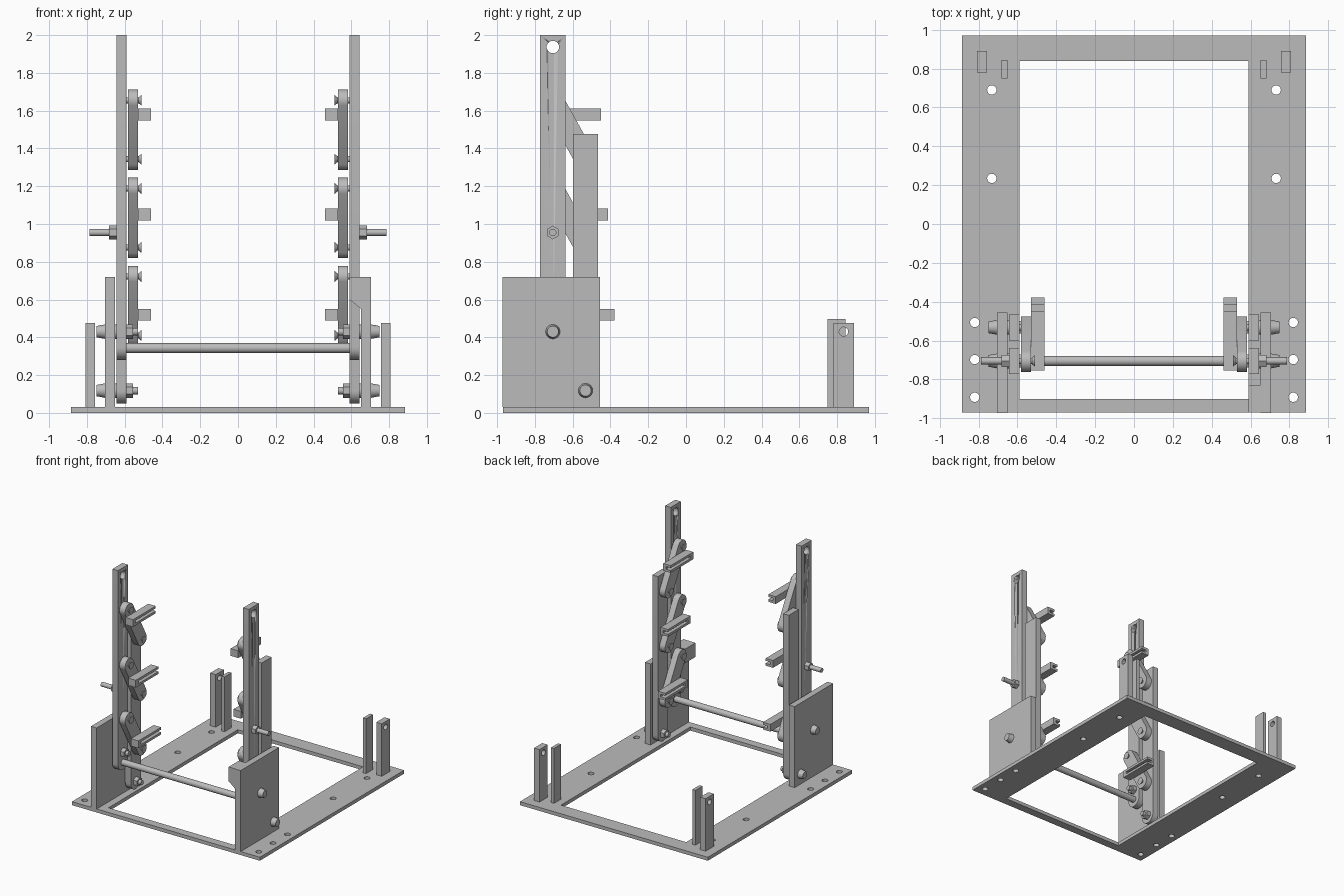
import bpy, bmesh, math
from mathutils import Matrix, Vector

if "Cube" in bpy.data.objects:
    bpy.data.objects.remove(bpy.data.objects["Cube"], do_unlink=True)

GREY = (0.5, 0.5, 0.5, 1.0)
mat = bpy.data.materials.new("plain_grey")
mat.use_nodes = True
mat.diffuse_color = GREY
mat.node_tree.nodes["Principled BSDF"].inputs["Base Color"].default_value = GREY

FRONT_Y, BACK_Y = -0.705, -0.532   # pivot lines of the two uprights
RISE = 0.312                       # height between a link's two pivots


def finish(name, bm):
    bmesh.ops.recalc_face_normals(bm, faces=bm.faces)
    me = bpy.data.meshes.new(name)
    bm.to_mesh(me)
    bm.free()
    me.materials.append(mat)
    ob = bpy.data.objects.new(name, me)
    bpy.context.collection.objects.link(ob)
    return ob


def activate(ob):
    bpy.ops.object.select_all(action='DESELECT')
    ob.select_set(True)
    bpy.context.view_layer.objects.active = ob


def smooth(ob):
    activate(ob)
    bpy.ops.object.shade_smooth_by_angle(angle=math.radians(35))
    return ob


def prism(name, pts, axis, lo, hi):
    """Extrude a closed profile along the x or y axis."""
    bm = bmesh.new()
    place = (lambda a, b: (lo, a, b)) if axis == 'x' else (lambda a, b: (a, lo, b))
    face = bm.faces.new([bm.verts.new(place(a, b)) for a, b in pts])
    out = bmesh.ops.extrude_face_region(bm, geom=[face])
    shift = Vector((hi - lo, 0, 0)) if axis == 'x' else Vector((0, hi - lo, 0))
    bmesh.ops.translate(bm, vec=shift, verts=[v for v in out["geom"]
                                              if isinstance(v, bmesh.types.BMVert)])
    return finish(name, bm)


def box(name, x, y, z):
    return prism(name, [(y[0], z[0]), (y[1], z[0]), (y[1], z[1]), (y[0], z[1])],
                 'x', min(x), max(x))


def arc(cy, cz, r, start, steps=14):
    """Half circle of points, counter-clockwise from the start angle."""
    return [(cy + r * math.cos(start + math.pi * i / steps),
             cz + r * math.sin(start + math.pi * i / steps)) for i in range(steps + 1)]


def cyl(name, start, end, r1, r2=None, sides=32):
    """Cylinder or cone between two points."""
    a, b = Vector(start), Vector(end)
    bm = bmesh.new()
    turn = (b - a).to_track_quat('Z', 'Y').to_matrix().to_4x4()
    bmesh.ops.create_cone(bm, cap_ends=True, segments=sides, radius1=r1,
                          radius2=r1 if r2 is None else r2, depth=(b - a).length,
                          matrix=Matrix.Translation((a + b) / 2) @ turn)
    ob = finish(name, bm)
    return ob if sides < 8 else smooth(ob)


def cut(ob, cutter):
    mod = ob.modifiers.new("cut", 'BOOLEAN')
    mod.operation, mod.solver, mod.object = 'DIFFERENCE', 'EXACT', cutter
    activate(ob)
    bpy.ops.object.modifier_apply(modifier=mod.name)
    bpy.data.objects.remove(cutter, do_unlink=True)


def bar_x(name, s, x0, x1, y, z, r, r2=None, sides=32):
    return cyl(name, (s * x0, y, z), (s * x1, y, z), r, r2, sides)


# Base frame with its opening and mounting holes
base = box("base_frame", (-0.885, 0.885), (-0.97, 0.97), (0, 0.03))
cut(base, box("opening_cutter", (-0.59, 0.59), (-0.9, 0.84), (-0.1, 0.1)))
for s in (-1, 1):
    for x, y in ((0.732, 0.69), (0.732, 0.235), (0.82, -0.507), (0.82, -0.698), (0.82, -0.892)):
        cut(base, cyl("hole_cutter", (s * x, y, -0.1), (s * x, y, 0.1), 0.024, sides=24))

# Cross rod between the front uprights
cyl("cross_rod", (-0.6, FRONT_Y, 0.343), (0.6, FRONT_Y, 0.343), 0.026)

# Small gusset beside the left plate only
prism("left_gusset", [(0.59, 0.72), (0.59, 0.6), (0.652, 0.55), (0.652, 0.72)], 'y', -0.97, -0.83)

for s, side in ((1, "left"), (-1, "right")):
    def span(a, b):
        return sorted((s * a, s * b))

    # Side plate
    box(side + "_side_plate", span(0.652, 0.705), (-0.972, -0.455), (0.03, 0.72))

    # Front and rear uprights with rounded feet
    for label, y, low, top in (("front", FRONT_Y, 0.28, 2.0), ("rear", BACK_Y, 0.05, 1.477)):
        r = 0.067
        pts = arc(y, low + r, r, math.pi) + [(y + r, top), (y - r, top)]
        post = smooth(prism(f"{side}_{label}_upright", pts, 'x', *span(0.59, 0.643)))
        if label == "front":
            cut(post, bar_x("hole_cutter", s, 0.5, 0.75, y, 1.937, 0.033))

    # Slanted links, their pivots and grooved prongs
    tilt = math.atan2(-RISE, BACK_Y - FRONT_Y)
    for i, top in enumerate((1.655, 1.188, 0.722)):
        low, r = top - RISE, 0.057
        pts = arc(FRONT_Y, top, r, tilt + math.pi / 2) + arc(BACK_Y, low, r, tilt - math.pi / 2)
        smooth(prism(f"{side}_link_{i + 1}", pts, 'x', *span(0.53, 0.583)))
        for y, z in ((FRONT_Y, top), (BACK_Y, low)):
            bar_x(side + "_pivot_pin", s, 0.52, 0.6, y, z, 0.016)
            bar_x(side + "_pivot_head", s, 0.53, 0.51, y, z, 0.012, 0.03)
        end, mid = -0.45 + 0.036 * i, 1.58 - 0.53 * i
        prong = box(f"{side}_prong_{i + 1}", span(0.46, 0.53), (end - 0.305, end),
                    (mid - 0.031, mid + 0.031))
        cut(prong, box("groove_cutter", span(0.4, 0.505), (end - 0.27, end + 0.1),
                       (mid - 0.011, mid + 0.011)))

    # Bolts holding the uprights to the side plate
    for y, z in ((FRONT_Y, 0.43), (BACK_Y, 0.118)):
        bar_x(side + "_bolt_shank", s, 0.53, 0.71, y, z, 0.02)
        bar_x(side + "_bolt_head", s, 0.705, 0.748, y, z, 0.038, 0.03)
        bar_x(side + "_bolt_washer", s, 0.643, 0.652, y, z, 0.038)
        bar_x(side + "_bolt_nut", s, 0.555, 0.59, y, z, 0.038, sides=6)

    # Outward threaded stud with its nut
    bar_x(side + "_stud", s, 0.6, 0.787, FRONT_Y, 0.955, 0.019)
    bar_x(side + "_stud_nut", s, 0.643, 0.682, FRONT_Y, 0.955, 0.036, sides=6)

    # Back posts, a thick and a thin one, drilled for a pin
    for label, x, y, top in (("outer", (0.757, 0.808), (0.78, 0.89), 0.477),
                             ("inner", (0.652, 0.681), (0.75, 0.845), 0.497)):
        post = box(f"{side}_back_{label}_post", span(*x), y, (0.03, top))
        if label == "outer":
            cut(post, bar_x("hole_cutter", s, 0.74, 0.85, 0.835, 0.43, 0.024))
